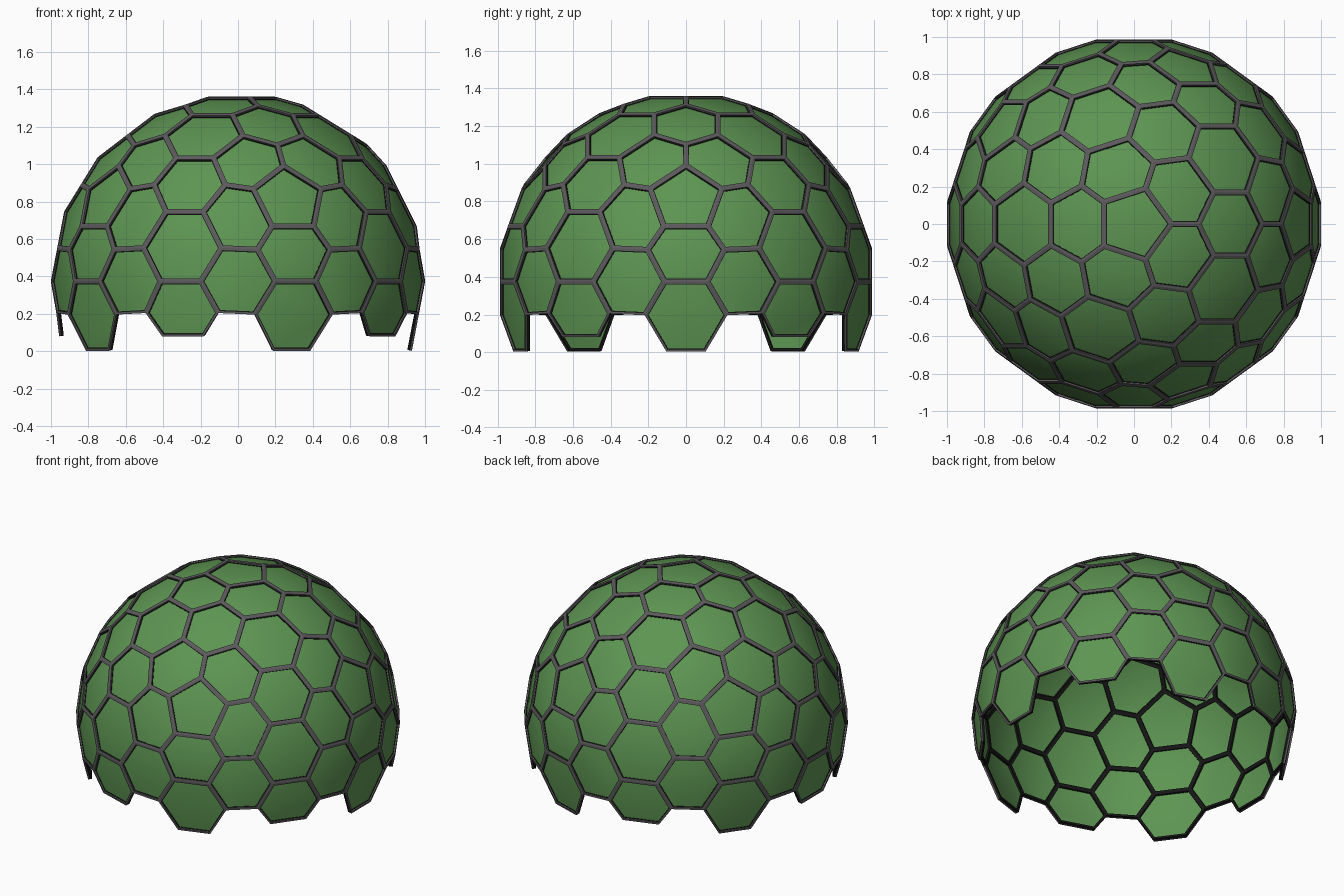
import bpy, bmesh, math
from mathutils import Vector

if "Cube" in bpy.data.objects:
    bpy.data.objects.remove(bpy.data.objects["Cube"])

RADIUS = 0.994      # mid-surface radius of the shell
CENTRE_Z = 0.374    # height of the sphere centre
CUT = 0.20          # distance each corner is truncated along its edges


def material(name, rgb):
    m = bpy.data.materials.new(name)
    m.diffuse_color = (*rgb, 1)
    m.use_nodes = True
    m.node_tree.nodes["Principled BSDF"].inputs["Base Color"].default_value = m.diffuse_color
    return m


def add_object(name, bm, mat):
    mesh = bpy.data.meshes.new(name)
    bm.to_mesh(mesh)
    mesh.materials.append(mat)
    ob = bpy.data.objects.new(name, mesh)
    bpy.context.collection.objects.link(ob)
    return ob


def add_bars(name, cells, mat, half_width, low, high):
    """A rim inside every cell, filling the depth between low and high."""
    bm = cells.copy()
    inset = bmesh.ops.inset_individual(bm, faces=bm.faces[:], thickness=half_width,
                                       use_even_offset=True)
    rims = set(inset["faces"])
    bmesh.ops.delete(bm, geom=[f for f in bm.faces if f not in rims], context='FACES')
    for f in bm.faces:
        f.smooth = False
    ob = add_object(name, bm, mat)
    bm.free()
    mod = ob.modifiers.new("depth", 'SOLIDIFY')
    mod.thickness = high - low
    mod.offset = (high + low) / (high - low)
    return ob


def around(lat_sin, turn):
    """Five points in a ring at one latitude."""
    r = math.sqrt(1 - lat_sin ** 2)
    return [Vector((r * math.cos(math.radians(turn + 72 * k)),
                    r * math.sin(math.radians(turn + 72 * k)), lat_sin)) for k in range(5)]


# Icosahedron corners plus edge midpoints give a two-frequency geodesic ball
s = 1 / math.sqrt(5)
corners = [Vector((0, 0, 1)), *around(s, 0), *around(-s, 36), Vector((0, 0, -1))]
points = corners + [(a + b).normalized() for i, a in enumerate(corners)
                    for b in corners[:i] if (a - b).length < 1.2]
ball = bmesh.new()
for p in points:
    ball.verts.new(p)
bmesh.ops.convex_hull(ball, input=ball.verts[:])
bmesh.ops.recalc_face_normals(ball, faces=ball.faces[:])
ball.verts.index_update()

# Truncate every corner: triangles become hexagons, corners become new cells
cut = {}
for e in ball.edges:
    for v, w in (e.verts, reversed(e.verts)):
        p = v.co + (w.co - v.co).normalized() * CUT
        cut[v.index, w.index] = p.normalized()

cells = []
for f in ball.faces:
    a, b, c = (v.index for v in f.verts)
    cells.append([(a, b), (b, a), (b, c), (c, b), (c, a), (a, c)])
for v in ball.verts:
    n = v.co.normalized()
    u = n.orthogonal().normalized()
    t = n.cross(u)
    ring = [e.other_vert(v) for e in v.link_edges]
    ring.sort(key=lambda w: math.atan2(w.co.dot(t), w.co.dot(u)))
    cells.append([(v.index, w.index) for w in ring])
ball.free()

# Keep the cells above the ragged bottom edge
shell = bmesh.new()
made = {}
for cell in cells:
    centre = sum((cut[k] for k in cell), Vector()) / len(cell)
    if centre.normalized().z < -0.25:
        continue
    for k in cell:
        if k not in made:
            made[k] = shell.verts.new(cut[k] * RADIUS + Vector((0, 0, CENTRE_Z)))
    shell.faces.new([made[k] for k in cell])
shell.normal_update()
for f in shell.faces:
    f.smooth = True

# Thin green panels
add_object("dome_panels", shell, material("leaf green", (0.11, 0.30, 0.085)))

# Black inner struts with a narrower grey cap on the outside
add_bars("inner_struts", shell, material("black", (0.008, 0.008, 0.008)), 0.0155, -0.012, 0.004)
add_bars("outer_caps", shell, material("dark grey", (0.107, 0.102, 0.107)), 0.0125, 0.003, 0.013)
shell.free()
